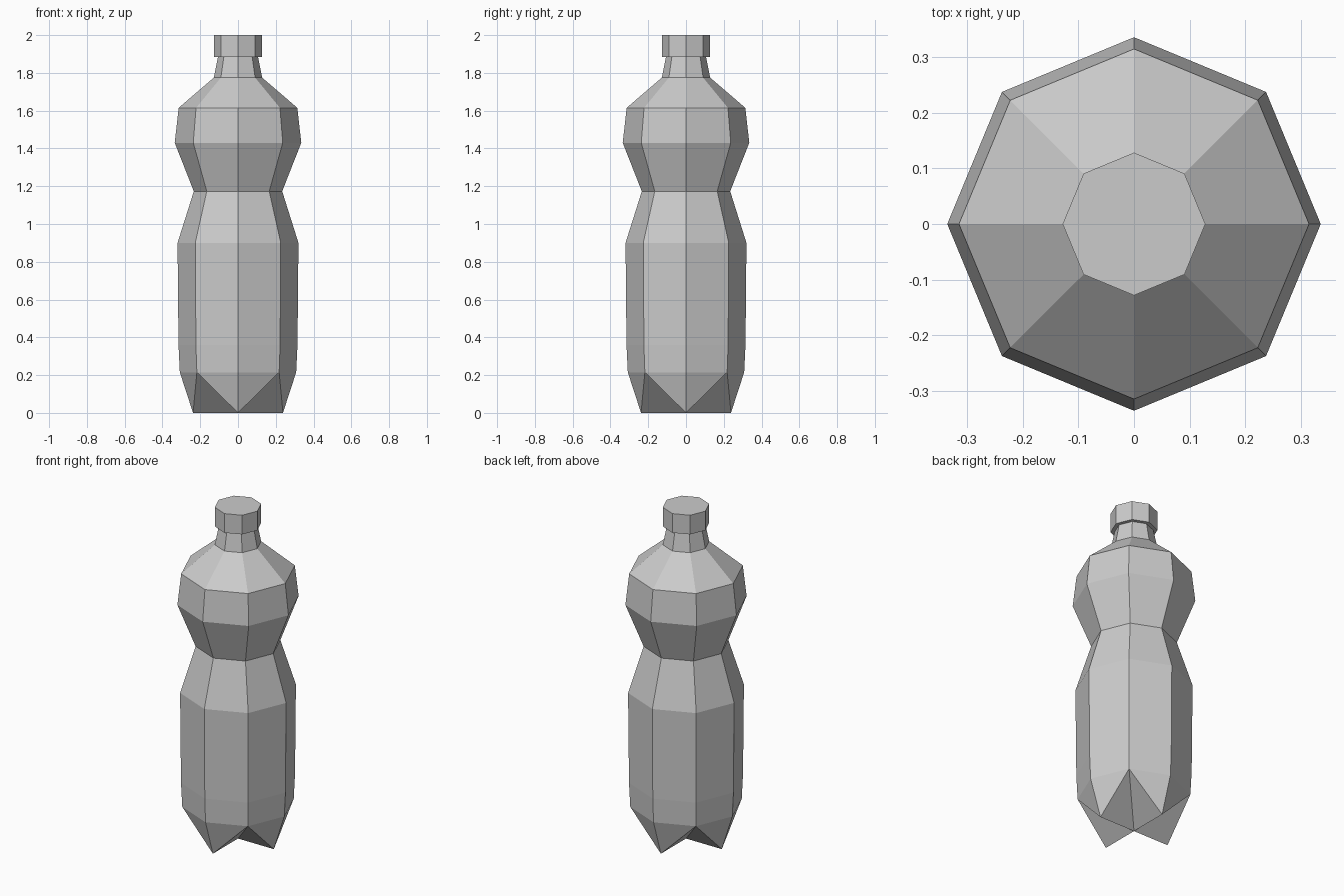
import bpy
from math import cos, sin, pi

if "Cube" in bpy.data.objects:
    bpy.data.objects.remove(bpy.data.objects["Cube"])

SIDES = 8

grey = bpy.data.materials.new("light grey")
grey.use_nodes = True
colour = (0.6, 0.6, 0.6, 1)
grey.diffuse_color = colour
bsdf = next(n for n in grey.node_tree.nodes if n.type == 'BSDF_PRINCIPLED')
bsdf.inputs["Base Color"].default_value = colour


def ring(radius, z):
    return [(radius * cos(2 * pi * i / SIDES), radius * sin(2 * pi * i / SIDES), z)
            for i in range(SIDES)]


def lathe(profile):
    """Eight-sided wall through (radius, height) pairs, bottom to top."""
    verts, faces = [], []
    for radius, z in profile:
        verts += ring(radius, z)
    for k in range(len(profile) - 1):
        for i in range(SIDES):
            a, b = k * SIDES + i, k * SIDES + (i + 1) % SIDES
            faces.append((a, b, b + SIDES, a + SIDES))
    faces.append(tuple(range(len(verts) - SIDES, len(verts))))
    return verts, faces


def add_part(name, verts, faces):
    mesh = bpy.data.meshes.new(name)
    mesh.from_pydata(verts, [], faces)
    mesh.materials.append(grey)
    mesh.update()
    obj = bpy.data.objects.new(name, mesh)
    bpy.context.collection.objects.link(obj)
    return obj


# Bottle wall with pinched waist, shoulder and neck
verts, faces = lathe([(0.308, 0.215), (0.315, 0.36), (0.32, 0.90), (0.234, 1.173),
                      (0.335, 1.43), (0.314, 1.615), (0.128, 1.775), (0.105, 1.89)])

# Four pointed feet, meeting in ridges at the centre of the base
centre = len(verts)
verts.append((0, 0, 0))
feet = range(0, SIDES, 2)
for i in feet:
    foot = len(verts)
    a = 2 * pi * i / SIDES
    verts.append((0.238 * cos(a), 0.238 * sin(a), 0))
    before, after = (i - 1) % SIDES, (i + 1) % SIDES
    faces += [(before, foot, i), (i, foot, after),
              (before, centre, foot), (foot, centre, after)]
add_part("bottle", verts, faces)

# Screw cap
verts, faces = lathe([(0.128, 1.885), (0.128, 2.0)])
faces.append(tuple(reversed(range(SIDES))))
add_part("cap", verts, faces)
